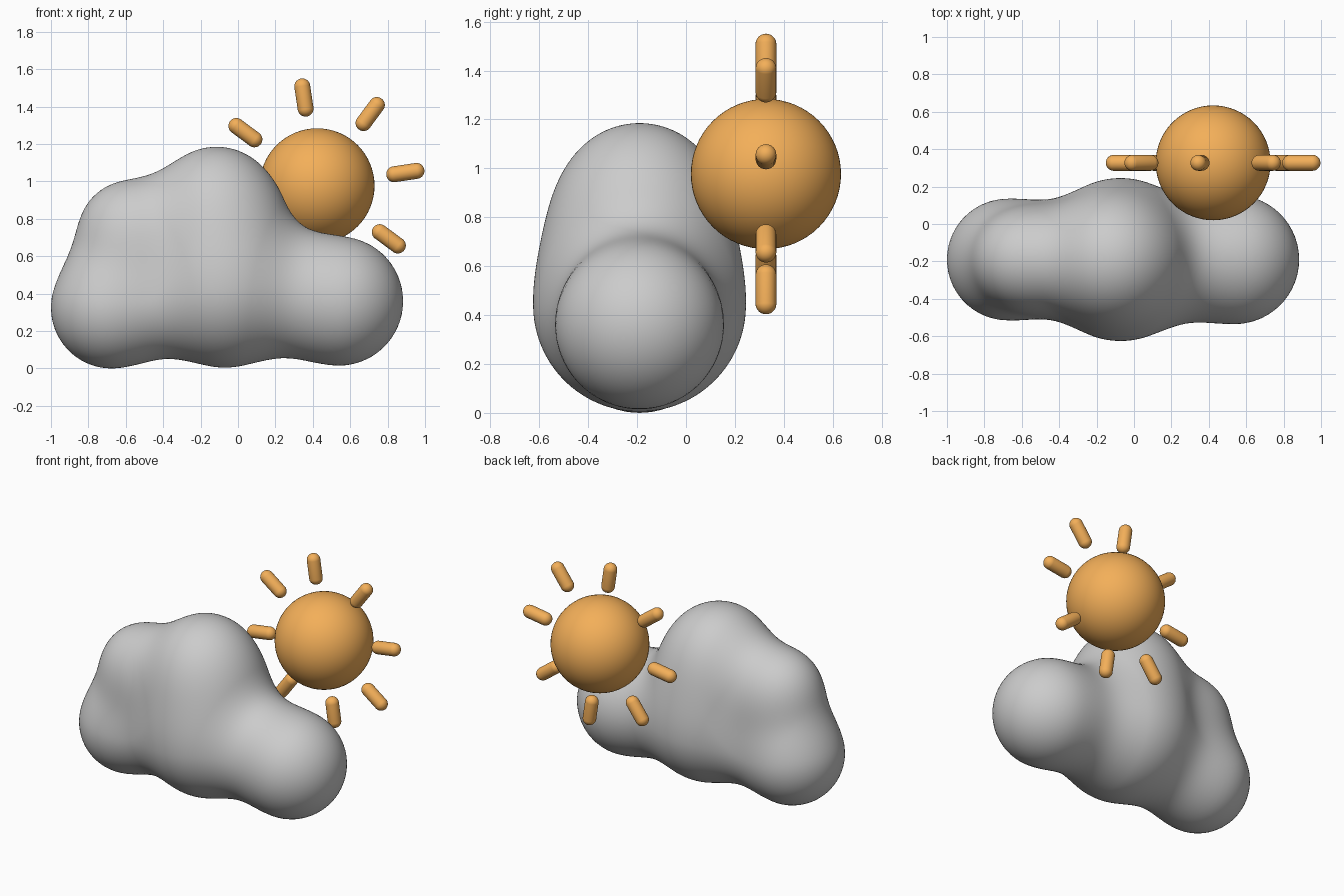
import bpy, bmesh, math
from mathutils import Vector, Matrix

if "Cube" in bpy.data.objects:
    bpy.data.objects.remove(bpy.data.objects["Cube"])


def make_object(name, bm, mat=None):
    for f in bm.faces:
        f.smooth = True
    mesh = bpy.data.meshes.new(name)
    bm.to_mesh(mesh)
    bm.free()
    obj = bpy.data.objects.new(name, mesh)
    bpy.context.collection.objects.link(obj)
    if mat:
        mesh.materials.append(mat)
    return obj


# Cloud: puffs (x, z, radius) in one plane, melted together
CLOUD_Y = -0.19
BLEND = 0.28
PUFFS = [
    (-0.07, 0.44, 0.435),    # middle
    (-0.115, 0.85, 0.335),   # top
    (0.538, 0.36, 0.345),    # right
    (-0.675, 0.325, 0.325),  # lower left
    (-0.60, 0.755, 0.235),   # upper left
]


def cloud_distance(p):
    total = None
    for x, z, r in PUFFS:
        d = math.dist(p, (x, CLOUD_Y, z)) - r
        if total is None:
            total = d
        else:
            h = max(BLEND - abs(total - d), 0.0)
            total = min(total, d) - h * h / (4 * BLEND)
    return total


# Push each point of a fine sphere outward to the blended surface
core = Vector((-0.1, CLOUD_Y, 0.5))
bm = bmesh.new()
bmesh.ops.create_icosphere(bm, subdivisions=6, radius=1)
for v in bm.verts:
    direction = v.co.normalized()
    near, far = 0.0, 1.4
    for _ in range(20):
        mid = (near + far) / 2
        if cloud_distance(core + direction * mid) < 0:
            near = mid
        else:
            far = mid
    v.co = core + direction * near
make_object("cloud", bm)

# Sun ball
orange = bpy.data.materials.new("sun_orange")
orange.diffuse_color = (0.9, 0.43, 0.1, 1)
orange.use_nodes = True
orange.node_tree.nodes["Principled BSDF"].inputs["Base Color"].default_value = orange.diffuse_color
SUN = Vector((0.423, 0.327, 0.977))
bm = bmesh.new()
bmesh.ops.create_uvsphere(bm, u_segments=64, v_segments=32, radius=0.307,
                          matrix=Matrix.Translation(SUN))
make_object("sun", bm, orange)

# Sun rays: capsules around the ball
for i in range(8):
    angle = math.radians(8.5 + 45 * i)
    bm = bmesh.new()
    bmesh.ops.create_uvsphere(bm, u_segments=24, v_segments=25, radius=0.0425)
    for v in bm.verts:
        v.co.z += math.copysign(0.06, v.co.z)
    bm.transform(Matrix.Translation(SUN)
                 @ Matrix.Rotation(math.pi / 2 - angle, 4, 'Y')
                 @ Matrix.Translation((0, 0, 0.477)))
    make_object(f"sun_ray_{i + 1}", bm, orange)
